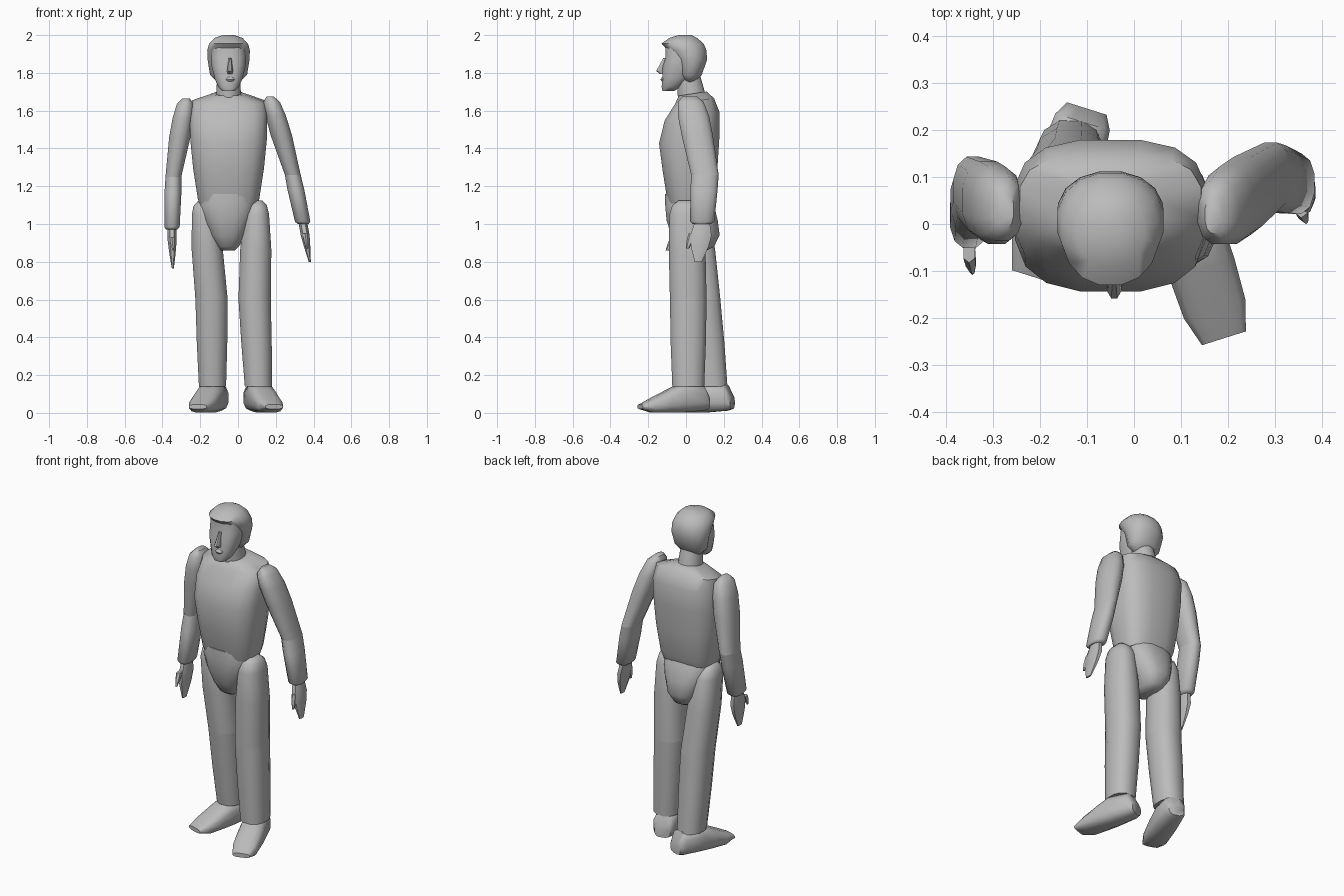
import bpy
import bmesh
import math
from mathutils import Vector

default_cube = bpy.data.objects.get("Cube")
if default_cube:
    bpy.data.objects.remove(default_cube, do_unlink=True)

# One plain grey for the whole figure
grey = bpy.data.materials.new("mannequin_grey")
grey.use_nodes = True
grey_value = (0.5, 0.5, 0.5, 1)
grey.diffuse_color = grey_value
grey.node_tree.nodes["Principled BSDF"].inputs["Base Color"].default_value = grey_value


def section(sides, squareness):
    """Unit outline of a rounded cross-section; 1 is round, lower is boxier."""
    outline = []
    for i in range(sides):
        angle = math.tau * (i + 0.5) / sides
        c, s = math.cos(angle), math.sin(angle)
        outline.append((math.copysign(abs(c) ** squareness, c),
                        math.copysign(abs(s) ** squareness, s)))
    return outline


def loft(name, rings):
    """Skin a list of point rings, cap both ends and shade it smooth."""
    bm = bmesh.new()
    loops = [[bm.verts.new(point) for point in ring] for ring in rings]
    for lower, upper in zip(loops, loops[1:]):
        for i in range(len(lower)):
            j = (i + 1) % len(lower)
            bm.faces.new((lower[i], lower[j], upper[j], upper[i]))
    bm.faces.new(loops[0])
    bm.faces.new(loops[-1])
    bmesh.ops.recalc_face_normals(bm, faces=bm.faces)
    mesh = bpy.data.meshes.new(name)
    bm.to_mesh(mesh)
    bm.free()
    mesh.materials.append(grey)
    obj = bpy.data.objects.new(name, mesh)
    bpy.context.collection.objects.link(obj)
    bpy.ops.object.select_all(action="DESELECT")
    obj.select_set(True)
    bpy.context.view_layer.objects.active = obj
    bpy.ops.object.shade_smooth_by_angle(angle=math.radians(50))
    return obj


def body(name, centre_x, rows, squareness=0.8, sides=16, tilt=0.0):
    """Stack rings given as (height, front, back, half width)."""
    outline = section(sides, squareness)
    rings = []
    for height, front, back, half_width in rows:
        middle, depth = (front + back) / 2, (back - front) / 2
        rings.append([Vector((centre_x + half_width * c,
                              middle + depth * s,
                              height + tilt * depth * s)) for c, s in outline])
    return loft(name, rings)


def limb(name, start, end, profile, squareness=0.85, sides=12):
    """Level rings along a line; profile rows are (position, half width, half depth)."""
    outline = section(sides, squareness)
    start, end = Vector(start), Vector(end)
    rings = []
    for position, half_width, half_depth in profile:
        centre = start.lerp(end, position)
        rings.append([centre + Vector((half_width * c, half_depth * s, 0))
                      for c, s in outline])
    return loft(name, rings)


def foot(name, heel, forward, profile):
    """Rings from heel to toe; rows are (distance, half width, sole, top)."""
    outline = section(12, 0.7)
    heel, forward = Vector(heel), Vector(forward).normalized()
    across = Vector((-forward.y, forward.x, 0))
    rings = []
    for distance, half_width, sole, top in profile:
        centre = heel + forward * distance
        centre.z = (sole + top) / 2
        rings.append([centre + across * half_width * c
                      + Vector((0, 0, (top - sole) / 2 * s)) for c, s in outline])
    return loft(name, rings)


# Torso, pelvis and neck
body_x = -0.05
body("torso", body_x, [
    (1.09, -0.08, 0.13, 0.15),
    (1.14, -0.10, 0.15, 0.165),
    (1.3, -0.125, 0.17, 0.19),
    (1.45, -0.145, 0.18, 0.205),
    (1.57, -0.115, 0.18, 0.207),
    (1.65, -0.06, 0.15, 0.195),
    (1.69, -0.04, 0.11, 0.08),
], squareness=0.7, tilt=0.15)
body("pelvis", -0.055, [
    (0.86, -0.02, 0.11, 0.04),
    (0.88, -0.05, 0.15, 0.06),
    (0.94, -0.08, 0.18, 0.10),
    (1.02, -0.105, 0.17, 0.13),
    (1.1, -0.112, 0.15, 0.15),
    (1.16, -0.112, 0.12, 0.12),
], squareness=0.75)
body("neck", body_x, [
    (1.64, -0.04, 0.11, 0.07),
    (1.7, -0.045, 0.095, 0.066),
    (1.79, -0.05, 0.07, 0.06),
], squareness=1, tilt=0.3)

# Head: face, nose, lips and a smooth cap of hair
body("face", body_x, [
    (1.705, -0.125, -0.06, 0.035),
    (1.725, -0.13, -0.03, 0.055),
    (1.77, -0.126, 0.02, 0.075),
    (1.83, -0.125, 0.05, 0.09),
    (1.88, -0.11, 0.05, 0.095),
    (1.96, -0.11, 0.05, 0.085),
])
body("hair", body_x, [
    (1.75, -0.01, 0.05, 0.06),
    (1.79, -0.04, 0.085, 0.1),
    (1.87, -0.06, 0.113, 0.113),
    (1.92, -0.1, 0.11, 0.115),
    (1.955, -0.132, 0.095, 0.105),
    (1.985, -0.09, 0.06, 0.075),
    (2.0, -0.04, 0.03, 0.03),
], squareness=0.95)
nose_x = -0.042
body("nose", nose_x, [
    (1.795, -0.14, -0.1, 0.014),
    (1.81, -0.16, -0.1, 0.017),
    (1.88, -0.12, -0.1, 0.008),
], squareness=1, sides=8)
body("lips", nose_x, [
    (1.75, -0.125, -0.1, 0.02),
    (1.765, -0.137, -0.1, 0.025),
    (1.78, -0.125, -0.1, 0.02),
], squareness=1, sides=8)

# Shared profiles for both sides
upper_arm = [(0, 0.02, 0.04), (0.07, 0.045, 0.07), (0.25, 0.056, 0.085),
             (0.5, 0.058, 0.085), (1, 0.043, 0.075)]
forearm = [(0, 0.043, 0.075), (0.3, 0.046, 0.074), (0.95, 0.042, 0.066),
           (1, 0.03, 0.05)]
palm = [(0, 0.025, 0.045), (0.3, 0.025, 0.06), (0.6, 0.018, 0.05),
        (1, 0.006, 0.02)]
thumb = [(0, 0.014, 0.022), (0.5, 0.012, 0.018), (1, 0.005, 0.008)]
thigh = [(0, 0.03, 0.04), (0.05, 0.055, 0.075), (0.14, 0.068, 0.092),
         (0.5, 0.085, 0.1), (1, 0.088, 0.1)]
shin = [(0, 0.088, 0.1), (0.5, 0.083, 0.096), (1, 0.074, 0.087)]
shoe = [(0, 0.045, 0.02, 0.09), (0.03, 0.062, 0.01, 0.15),
        (0.15, 0.073, 0, 0.16), (0.22, 0.074, 0, 0.125),
        (0.31, 0.07, 0, 0.08), (0.375, 0.05, 0.02, 0.045)]

# Joint positions for each side of the walking pose
joints = {
    "left": {
        "shoulder": (0.17, 0.02, 1.675), "elbow": (0.29, 0.1, 1.26),
        "wrist": (0.345, 0.085, 1), "fingertip": (0.38, 0.065, 0.8),
        "thumb_base": (0.355, 0.035, 0.95), "thumb_tip": (0.365, 0.008, 0.87),
        "hip": (0.1, 0, 1.125), "knee": (0.088, 0.012, 0.6),
        "ankle": (0.108, 0.012, 0.14),
        "heel": (0.078, 0.115, 0), "toe_direction": (0.3, -0.95, 0),
    },
    "right": {
        "shoulder": (-0.275, 0.03, 1.665), "elbow": (-0.342, 0.07, 1.25),
        "wrist": (-0.35, 0.01, 0.97), "fingertip": (-0.345, -0.02, 0.765),
        "thumb_base": (-0.35, -0.06, 0.93), "thumb_tip": (-0.343, -0.1, 0.86),
        "hip": (-0.185, 0.03, 1.12), "knee": (-0.14, 0.085, 0.6),
        "ankle": (-0.135, 0.135, 0.14),
        "heel": (-0.1, 0.245, 0), "toe_direction": (-0.3, -0.95, 0),
    },
}

# Arms, hands, legs and shoes
for side, at in joints.items():
    limb(side + "_upper_arm", at["shoulder"], at["elbow"], upper_arm)
    limb(side + "_forearm", at["elbow"], at["wrist"], forearm)
    limb(side + "_hand", at["wrist"], at["fingertip"], palm, sides=8)
    limb(side + "_thumb", at["thumb_base"], at["thumb_tip"], thumb, sides=6)
    limb(side + "_thigh", at["hip"], at["knee"], thigh)
    limb(side + "_shin", at["knee"], at["ankle"], shin)
    foot(side + "_shoe", at["heel"], at["toe_direction"], shoe)
